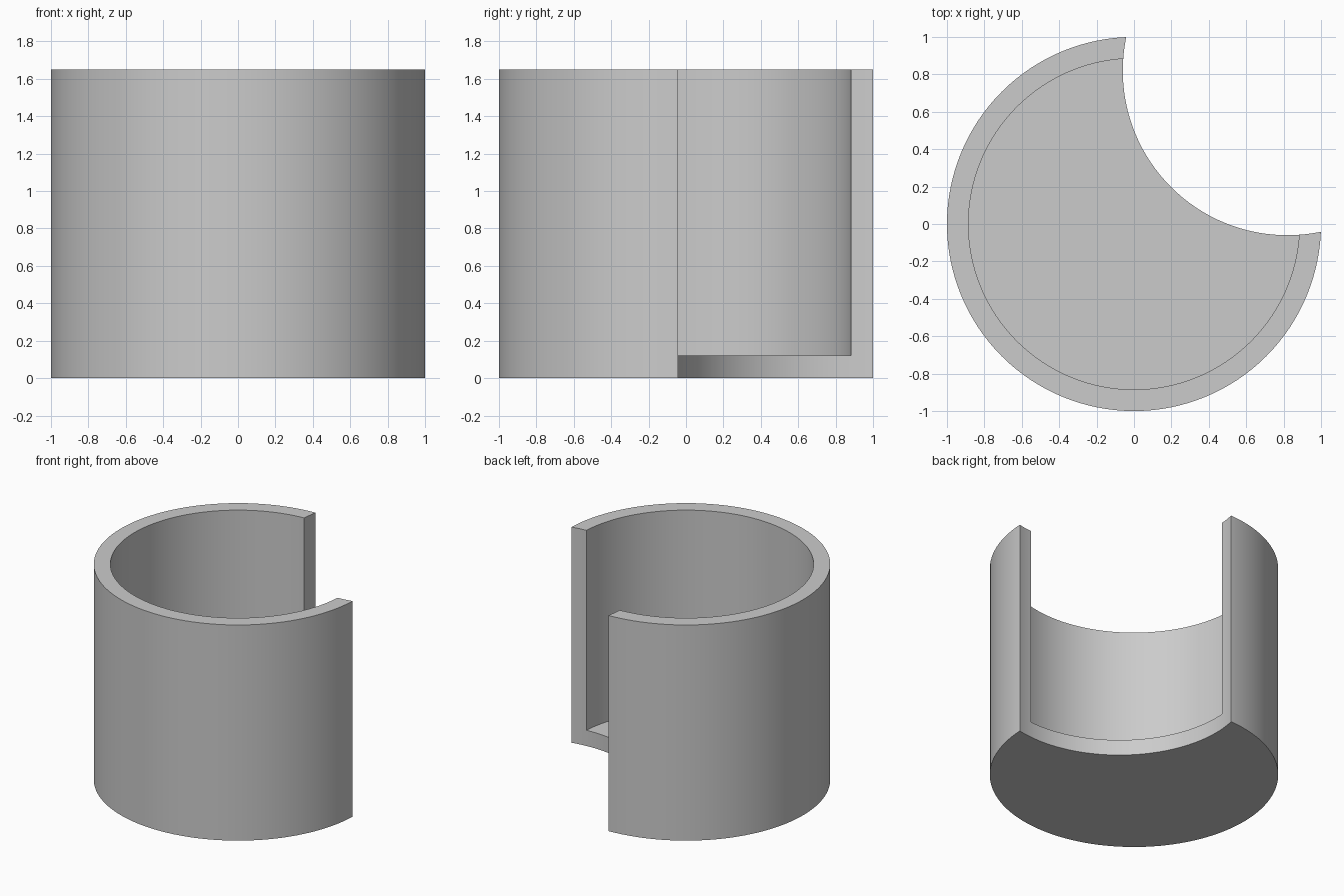
import bpy
import math

cube = bpy.data.objects.get("Cube")
if cube:
    bpy.data.objects.remove(cube, do_unlink=True)

RADIUS, INNER, HEIGHT, FLOOR = 1.0, 0.885, 1.65, 0.12
BITE_CENTRE, BITE_RADIUS = 0.82, 0.88


def cylinder(name, radius, bottom, top, x=0, y=0):
    bpy.ops.mesh.primitive_cylinder_add(vertices=128, radius=radius, depth=top - bottom,
                                        location=(x, y, (bottom + top) / 2))
    obj = bpy.context.object
    obj.name = name
    return obj


def cut(target, cutter):
    mod = target.modifiers.new(cutter.name, 'BOOLEAN')
    mod.operation = 'DIFFERENCE'
    mod.solver = 'EXACT'
    mod.object = cutter
    bpy.ops.object.select_all(action='DESELECT')
    target.select_set(True)
    bpy.context.view_layer.objects.active = target
    bpy.ops.object.modifier_apply(modifier=mod.name)
    bpy.data.objects.remove(cutter, do_unlink=True)


# Plain grey material
grey = bpy.data.materials.new("plain grey")
grey.use_nodes = True
colour = (0.6, 0.6, 0.6, 1)
grey.diffuse_color = colour
grey.node_tree.nodes["Principled BSDF"].inputs["Base Color"].default_value = colour

# Round cup, hollowed above its floor, with a curved bite out of the back left
cup = cylinder("open_cup", RADIUS, 0, HEIGHT)
cut(cup, cylinder("hollow", INNER, FLOOR, HEIGHT + 1))
cut(cup, cylinder("bite", BITE_RADIUS, -1, HEIGHT + 1, BITE_CENTRE, BITE_CENTRE))
cup.data.materials.clear()
cup.data.materials.append(grey)
for face in cup.data.polygons:
    face.material_index = 0

# Smooth curved walls with crisp rims
cup.select_set(True)
bpy.context.view_layer.objects.active = cup
bpy.ops.object.shade_smooth_by_angle(angle=math.radians(30))
